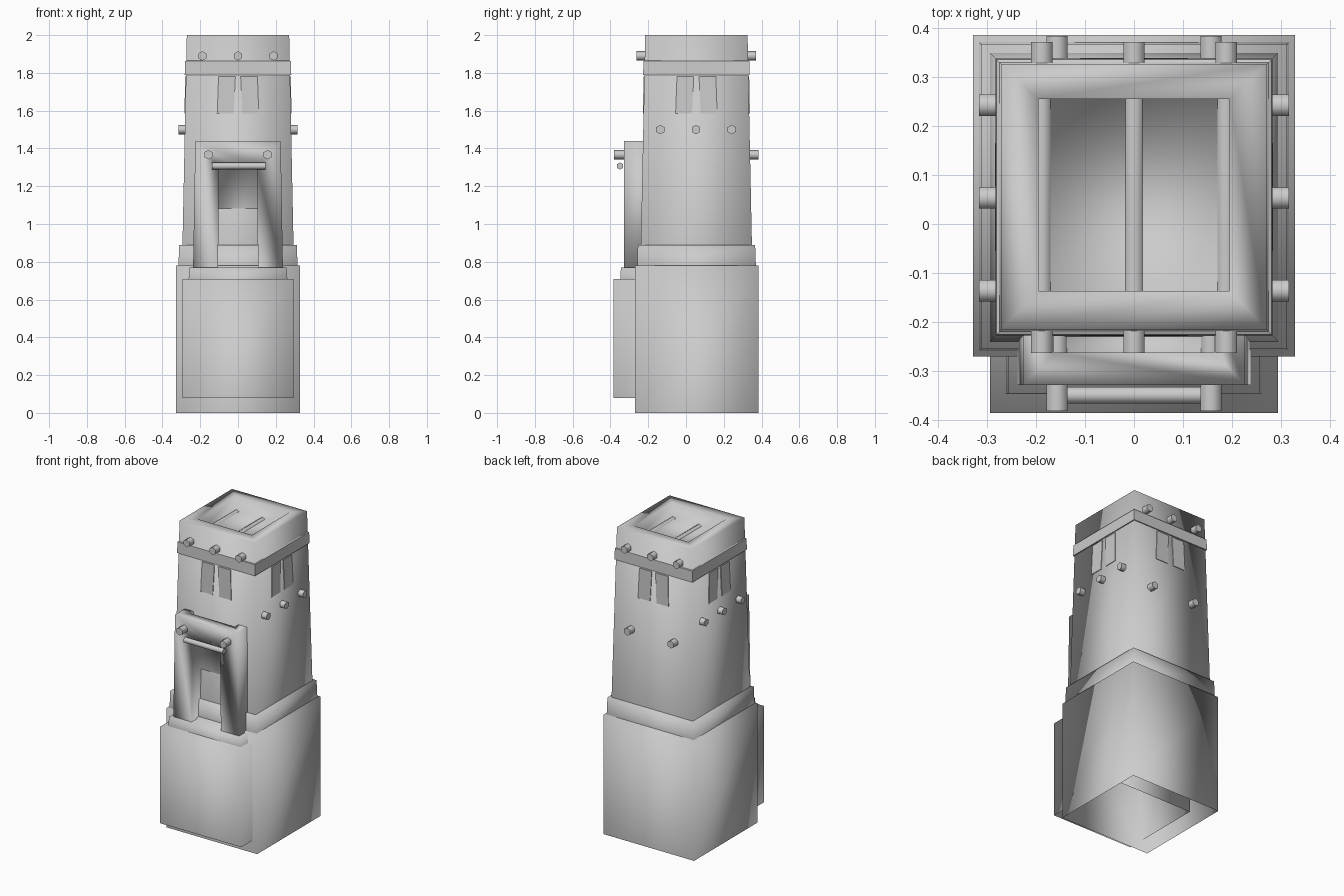
import bpy, bmesh, math
from mathutils import Matrix, Vector

if "Cube" in bpy.data.objects:
    bpy.data.objects.remove(bpy.data.objects["Cube"])

CY = 0.055  # y centre of the tower


def add_object(name, bm):
    mesh = bpy.data.meshes.new(name)
    bmesh.ops.recalc_face_normals(bm, faces=bm.faces)
    bm.to_mesh(mesh)
    bm.free()
    ob = bpy.data.objects.new(name, mesh)
    bpy.context.collection.objects.link(ob)
    return ob


def shell(name, rings, smooth=True, top=True, bottom=False):
    """Stack rectangular rings (half width, y min, y max, z) into a shell."""
    bm = bmesh.new()
    loops = [[bm.verts.new(p) for p in
              ((-h, a, z), (h, a, z), (h, b, z), (-h, b, z))]
             for h, a, b, z in rings]
    for lo, hi in zip(loops, loops[1:]):
        for i in range(4):
            j = (i + 1) % 4
            bm.faces.new((lo[i], lo[j], hi[j], hi[i]))
    if top:
        bm.faces.new(loops[-1])
    if bottom:
        bm.faces.new(loops[0][::-1])
    for f in bm.faces:
        f.smooth = smooth
    return add_object(name, bm)


def log(name, start, end, r=0.025):
    """Six-sided beam between two points, with a corner pointing up."""
    a, b = Vector(start), Vector(end)
    axis = (b - a).normalized()
    up = Vector((0, 0, 1))
    side = axis.cross(up)
    bm = bmesh.new()
    rings = [[bm.verts.new(c + r * (math.cos(t) * up + math.sin(t) * side))
              for t in (k * math.pi / 3 for k in range(6))] for c in (a, b)]
    for i in range(6):
        j = (i + 1) % 6
        bm.faces.new((rings[0][i], rings[0][j], rings[1][j], rings[1][i])).smooth = True
    # Separate caps keep the log ends crisp
    for ring in rings:
        bm.faces.new([bm.verts.new(v.co) for v in ring])
    return add_object(name, bm)


def half(z):
    """Half width of the tapering tower at a height."""
    return 0.294 - 0.023 * (z - 0.89) / 1.11


# Plinth, ledge and front block, open below
shell("plinth", [(0.328, -0.27, 0.385, 0), (0.328, -0.27, 0.385, 0.78)])
shell("ledge", [(0.315, -0.258, 0.37, 0.775), (0.312, -0.255, 0.366, 0.89)])
shell("front_block", [(0.294, -0.385, 0.164, 0.08), (0.294, -0.385, 0.164, 0.71)])
shell("porch_step", [(0.262, -0.347, 0.1, 0.70), (0.257, -0.345, 0.1, 0.77)])

# Tapered tower with a sunken roof
b, t = half(0.87), half(2.0)
shell("tower", [(b, CY - b, CY + b, 0.87), (t, CY - t, CY + t, 2.0),
                (0.195, -0.137, 0.255, 2.0), (0.195, -0.137, 0.255, 1.905)])

# Band below the parapet
shell("parapet_band", [(half(1.79), CY - half(1.79), CY + half(1.79), 1.79),
                       (0.282, CY - 0.282, CY + 0.282, 1.79),
                       (0.280, CY - 0.280, CY + 0.280, 1.862),
                       (half(1.865), CY - half(1.865), CY + half(1.865), 1.865)],
      smooth=False, top=False)

# Porch with a doorway and a sunken roof
porch = shell("porch", [(0.238, -0.328, -0.15, 0.75), (0.226, -0.328, -0.15, 1.44)],
              bottom=True)
cutters = [
    shell("door_cutter", [(0.106, -0.45, -0.235, 0.765), (0.100, -0.45, -0.235, 1.30)],
          bottom=True),
    shell("porch_roof_cutter", [(0.163, -0.262, -0.17, 1.38), (0.163, -0.262, -0.17, 1.6)],
          bottom=True)]
for c in cutters:
    m = porch.modifiers.new(c.name, 'BOOLEAN')
    m.operation = 'DIFFERENCE'
    m.object = c
    m.solver = 'EXACT'
    c.hide_render = True
    c.hide_viewport = True

# Paired window panels on all four sides
for n, side in enumerate(("front", "right", "back", "left")):
    for label, s in (("a", -1), ("b", 1)):
        bm = bmesh.new()
        pts = [(s * 0.110, 1.585), (s * 0.023, 1.585), (s * 0.014, 1.78), (s * 0.103, 1.78)]
        outer = [bm.verts.new((x, -half(z) - 0.004, z)) for x, z in pts]
        inner = [bm.verts.new((x, -half(z) + 0.01, z)) for x, z in pts]
        bm.faces.new(outer)
        for i in range(4):
            j = (i + 1) % 4
            bm.faces.new((outer[i], outer[j], inner[j], inner[i]))
        bm.faces.new(inner[::-1])
        bm.transform(Matrix.Translation((0, CY, 0)) @ Matrix.Rotation(n * math.pi / 2, 4, 'Z'))
        add_object(f"window_{side}_{label}", bm)

# Projecting roof beams
for i, x in enumerate((-0.188, 0, 0.188)):
    log(f"roof_beam_{i}", (x, -0.263, 1.89), (x, 0.371, 1.89))
for i, y in enumerate((-0.136, 0.053, 0.242)):
    log(f"floor_beam_{i}", (-0.316, y, 1.5), (0.316, y, 1.5))
for i, x in enumerate((-0.157, 0.157)):
    log(f"porch_beam_{i}", (x, -0.381, 1.367), (x, 0.383, 1.367))
log("door_lintel", (-0.137, -0.349, 1.307), (0.145, -0.349, 1.307), 0.019)
